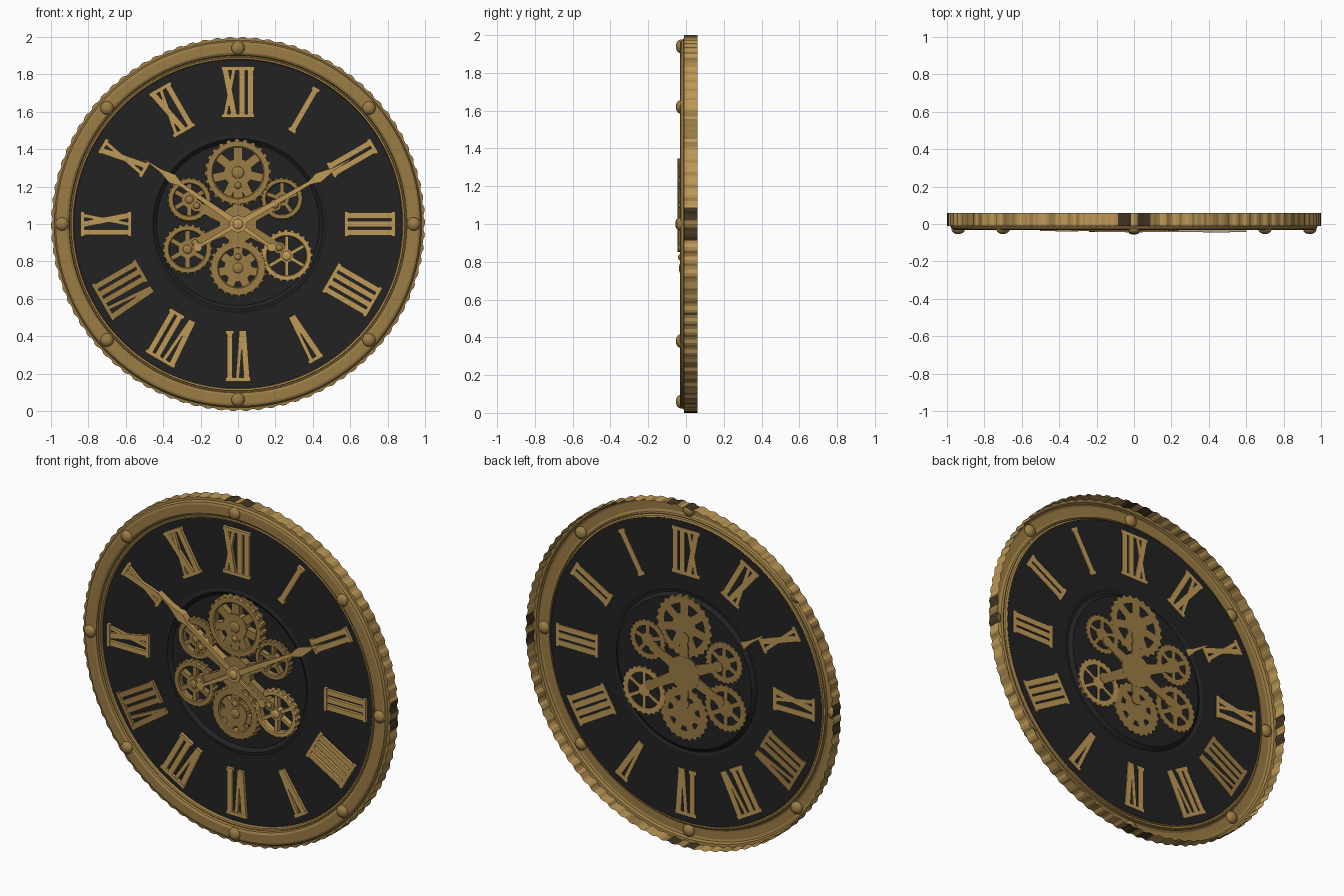
import bpy, bmesh, random
from math import sin, cos, pi, radians, hypot
from mathutils import Matrix

if "Cube" in bpy.data.objects:
    bpy.data.objects.remove(bpy.data.objects["Cube"])
random.seed(4)


def material(name, rgb):
    m = bpy.data.materials.new(name)
    m.use_nodes = True
    m.diffuse_color = (*rgb, 1)
    m.node_tree.nodes["Principled BSDF"].inputs["Base Color"].default_value = (*rgb, 1)
    return m


LIGHT = material("light gold", (0.52, 0.32, 0.095))
GOLD = material("aged gold", (0.33, 0.205, 0.06))
BLACK = material("dial black", (0.016, 0.016, 0.016))
BROWN = material("dark bronze", (0.055, 0.034, 0.015))


def finish(bm, name, mats, solid=True, smooth=False):
    if solid:
        bmesh.ops.recalc_face_normals(bm, faces=bm.faces)
    mesh = bpy.data.meshes.new(name)
    bm.to_mesh(mesh)
    bm.free()
    for m in mats:
        mesh.materials.append(m)
    ob = bpy.data.objects.new(name, mesh)
    bpy.context.collection.objects.link(ob)
    if smooth:
        bpy.ops.object.select_all(action="DESELECT")
        ob.select_set(True)
        bpy.context.view_layer.objects.active = ob
        bpy.ops.object.shade_smooth_by_angle(angle=radians(35))
    return ob


def lathe(bm, profile, n, centre=(0, 1), tooth=0, closed=False, toothed=()):
    """Turn (radius, y) points about the y axis; toothed points alternate in radius."""
    cx, cz = centre
    rows = []
    for i, (r, y) in enumerate(profile):
        row = []
        for j in range(n):
            k = r - (tooth if i in toothed and j % 4 > 1 else 0)
            a = 2 * pi * j / n
            row.append(bm.verts.new((cx + k * cos(a), y, cz + k * sin(a))))
        rows.append(row)
    if closed:
        rows.append(rows[0])
    for i in range(len(rows) - 1):
        for j in range(n):
            k = (j + 1) % n
            f = bm.faces.new((rows[i][j], rows[i][k], rows[i + 1][k], rows[i + 1][j]))
            f.material_index = 0


def prism(bm, pts, front, back):
    a = [bm.verts.new((x, front, z)) for x, z in pts]
    b = [bm.verts.new((x, back, z)) for x, z in pts]
    bm.faces.new(a)
    bm.faces.new(b[::-1])
    for i in range(len(a)):
        k = (i + 1) % len(a)
        bm.faces.new((a[i], b[i], b[k], a[k]))


def bar(bm, p, q, w0, w1, front, back):
    dx, dz = q[0] - p[0], q[1] - p[1]
    d = hypot(dx, dz)
    nx, nz = -dz / d / 2, dx / d / 2
    prism(bm, [(p[0] + nx * w0, p[1] + nz * w0), (q[0] + nx * w1, q[1] + nz * w1),
               (q[0] - nx * w1, q[1] - nz * w1), (p[0] - nx * w0, p[1] - nz * w0)], front, back)


def disc(bm, c, r, front, back, n=24):
    prism(bm, [(c[0] + r * cos(2 * pi * j / n), c[1] + r * sin(2 * pi * j / n)) for j in range(n)],
          front, back)


def dome(bm, x, z, r, y, depth):
    m = Matrix.Translation((x, y, z)) @ Matrix.Diagonal((r, depth, r, 1))
    bmesh.ops.create_uvsphere(bm, u_segments=16, v_segments=10, radius=1, matrix=m)


# Outer rim: open-backed shell with a notched wall
bm = bmesh.new()
lathe(bm, [(1, .06), (1, -.01), (.982, -.012), (.974, -.026), (.962, -.031), (.915, -.031),
           (.903, -.024), (.899, -.012), (.893, -.012), (.89, -.02), (.882, -.018), (.878, .001)],
      360, tooth=.007, toothed=(0, 1))
tint = [random.random() < .3 for _ in range(90)]
for f in bm.faces:
    c = f.calc_center_median()
    x, z = abs(c.x), abs(c.z - 1)
    r = hypot(x, z)
    if r > .988 and c.y > 0:
        f.material_index = 0 if tint[int((c.x * 1.7 + c.z) * 22) % 90] else 1
        if .02 < min(x, z) < .085:
            f.material_index = 2
    elif .88 < r < .889:
        f.material_index = 1
finish(bm, "outer_rim", [GOLD, LIGHT, BROWN], solid=False)

# Rim studs
bm = bmesh.new()
for x, z in [(0, .94), (.7, .62), (.94, 0), (.7, -.62), (0, -.94), (-.7, -.62), (-.94, 0), (-.7, .62)]:
    dome(bm, x, 1 + z, .036, -.028, .026)
finish(bm, "rim_studs", [GOLD], smooth=True)

# Dial with a shallow round recess
bm = bmesh.new()
lathe(bm, [(.88, 0), (.475, 0), (.465, -.005), (.455, -.005), (.435, .013), (.001, .013)], 128)
finish(bm, "dial", [BLACK], solid=False)

# Numerals, built from strokes and serifs, feet toward the centre
WIDTH = {"I": .045, "V": .088, "X": .088}
NUMERALS = "XII I II III IIII V VI VII VIII IX X XI".split()
LOW, HIGH = .57, .84
for hour, text in enumerate(NUMERALS):
    bm = bmesh.new()
    t = radians(30 * hour)

    def place(u, v):
        return (u * cos(t) + v * sin(t), 1 - u * sin(t) + v * cos(t))

    def stroke(u0, v0, u1, v1, w, front):
        bar(bm, place(u0, v0), place(u1, v1), w, w, front, .004)

    u = -sum(WIDTH[ch] for ch in text) / 2
    for ch in text:
        w = WIDTH[ch]
        m, a, b = u + w / 2, u + .018, u + w - .018
        if ch == "I":
            stroke(m, LOW, m, HIGH, .031, -.017)
        elif ch == "V":
            stroke(m - .006, LOW, a, HIGH, .032, -.017)
            stroke(m + .006, LOW, b, HIGH, .02, -.016)
        else:
            stroke(b, LOW, a, HIGH, .032, -.017)
            stroke(a, LOW, b, HIGH, .02, -.016)
        for v in (LOW + .009, HIGH - .009):
            if ch != "V" or v > .7:
                stroke(u, v, u + w, v, .02, -.018)
        u += w
    finish(bm, "numeral_" + str(hour or 12), [GOLD if text == "VIII" else LIGHT])

# Gear train: name, centre, radius, spokes, rim inner, hub, spoke width, front, material
GEARS = [
    ("top_gear", (0, 1.275), .18, 7, .74, .42, .26, -.030, GOLD),
    ("bottom_gear", (0, .765), .155, 7, .66, .48, .30, -.027, GOLD),
    ("upper_left_gear", (-.26, 1.13), .12, 6, .70, .36, .20, -.022, GOLD),
    ("lower_left_gear", (-.27, .865), .135, 6, .72, .36, .18, -.024, GOLD),
    ("upper_right_gear", (.235, 1.135), .115, 5, .72, .34, .18, -.021, GOLD),
    ("lower_right_gear", (.26, .83), .14, 6, .74, .26, .13, -.023, LIGHT),
]
for i, (name, c, r, spokes, inner, hub, width, front, mat) in enumerate(GEARS):
    bm = bmesh.new()
    back = .016 + i * .0006
    lathe(bm, [(r, back), (r, front + .006), (r * .93, front), (r * (inner + .04), front),
               (r * inner, front + .006), (r * inner, back)],
          96, c, tooth=r * .06, closed=True, toothed=(0, 1))
    for s in range(spokes):
        a = 2 * pi * s / spokes + pi / 2
        tip = (c[0] + r * .8 * cos(a), c[1] + r * .8 * sin(a))
        bar(bm, c, tip, r * width, r * width, front + .005, back)
    disc(bm, c, r * hub, front, back)
    dome(bm, c[0], c[1], r * .18, front, .01)
    finish(bm, name, [mat])

# Bridge plates and rivets joining the gears to the centre
bm = bmesh.new()
for name, c, *_ in GEARS:
    end = (c[0] * .85, 1 + (c[1] - 1) * .75)
    bar(bm, (0, 1), end, .075, .045, -.026, .021)
    disc(bm, end, .032, -.03, .021, 16)
    dome(bm, end[0], end[1], .018, -.03, .012)
disc(bm, (0, 1), .1, -.028, .022)
finish(bm, "bridge_plates", [GOLD])

# Hands: tapered shaft, spade, pointed tip and counterweight
HANDS = [("left_hand", (-.50, 1.345), .70, -.037, .004), ("right_hand", (.60, 1.345), .72, -.044, -.034)]
for name, tip, spade, front, back in HANDS:
    bm = bmesh.new()

    def along(k):
        return (tip[0] * k, 1 + (tip[1] - 1) * k)

    bar(bm, along(0), along(spade), .034, .018, front, back)
    bar(bm, along(spade - .1), along(spade), .014, .055, front - .002, back)
    bar(bm, along(spade), along(spade + .13), .055, .016, front - .002, back)
    bar(bm, along(spade + .1), along(1), .018, .005, front, back)
    bar(bm, along(0), along(-.34), .026, .016, front, -.02)
    disc(bm, along(-.36), .024, front, -.02, 16)
    finish(bm, name, [LIGHT])

# Centre cap
bm = bmesh.new()
disc(bm, (0, 1), .045, -.046, -.02)
dome(bm, 0, 1, .028, -.045, .011)
finish(bm, "centre_cap", [LIGHT], smooth=True)
